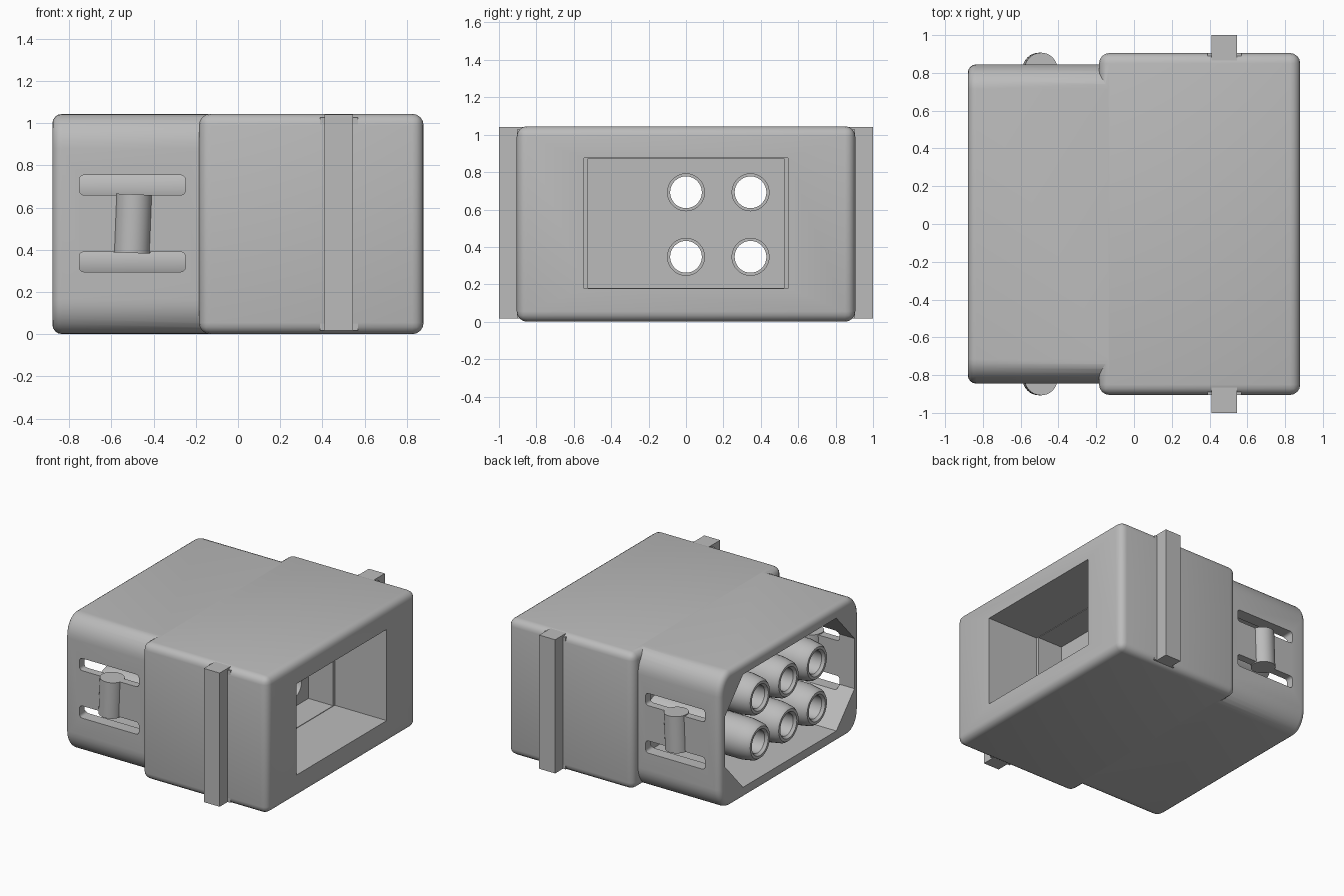
import bpy, bmesh, math
from mathutils import Vector, Matrix

old = bpy.data.objects.get("Cube")
if old:
    bpy.data.objects.remove(old, do_unlink=True)

grey = bpy.data.materials.new("plain_grey")
grey.use_nodes = True
COLOUR = (0.5, 0.5, 0.5, 1)
grey.diffuse_color = COLOUR
grey.node_tree.nodes["Principled BSDF"].inputs["Base Color"].default_value = COLOUR

H = 1.045      # overall height
MID = H / 2


def finish(name, bm):
    bmesh.ops.recalc_face_normals(bm, faces=bm.faces)
    me = bpy.data.meshes.new(name)
    bm.to_mesh(me)
    bm.free()
    me.materials.append(grey)
    ob = bpy.data.objects.new(name, me)
    bpy.context.collection.objects.link(ob)
    return ob


def box(name, lo, hi, bevel=0, segs=4, axis=None):
    """Box between two corners; bevels all edges, or only those along an axis."""
    bm = bmesh.new()
    bmesh.ops.create_cube(bm, size=1)
    lo, hi = Vector(lo), Vector(hi)
    for v in bm.verts:
        v.co = (lo + hi) / 2 + v.co * (hi - lo)
    if bevel:
        edges = [e for e in bm.edges if axis is None or
                 abs((e.verts[0].co - e.verts[1].co)[axis]) > 1e-4]
        bmesh.ops.bevel(bm, geom=edges, offset=bevel, segments=segs,
                        profile=0.5, affect='EDGES')
    return finish(name, bm)


def prism(name, profile, x0, x1, rim=0):
    """Extrude a (y, z) outline along x; optionally round the rim at x0."""
    bm = bmesh.new()
    face = bm.faces.new([bm.verts.new((x0, y, z)) for y, z in profile])
    ext = bmesh.ops.extrude_face_region(bm, geom=[face], use_keep_orig=True)
    for g in ext["geom"]:
        if isinstance(g, bmesh.types.BMVert):
            g.co.x = x1
    bmesh.ops.recalc_face_normals(bm, faces=bm.faces)
    if rim:
        edges = [e for e in bm.edges if all(abs(v.co.x - x0) < 1e-5 for v in e.verts)]
        bmesh.ops.bevel(bm, geom=edges, offset=rim, segments=4,
                        profile=0.5, affect='EDGES')
    return finish(name, bm)


def corner_outline(half, z0, z1, ry, rz, segs):
    """Rectangle outline with elliptical (or, with one segment, cut) corners."""
    pts = []
    for q, (sy, sz) in enumerate([(1, 1), (-1, 1), (-1, -1), (1, -1)]):
        for i in range(segs + 1):
            a = math.pi / 2 * (q + i / segs)
            cz = z1 - rz if sz > 0 else z0 + rz
            pts.append((sy * (half - ry) + ry * math.cos(a), cz + rz * math.sin(a)))
    return pts


def lathe(name, profile, y, z, segs=32):
    """Revolve a closed (x, radius) outline around a line along x."""
    bm = bmesh.new()
    rings = []
    for i in range(segs):
        a = 2 * math.pi * i / segs
        rings.append([bm.verts.new((x, y + r * math.cos(a), z + r * math.sin(a)))
                      for x, r in profile])
    n = len(profile)
    for i in range(segs):
        a, b = rings[i], rings[(i + 1) % segs]
        for j in range(n):
            k = (j + 1) % n
            bm.faces.new((a[j], a[k], b[k], b[j]))
    return finish(name, bm)


def cylinder(name, start, end, radius):
    start, end = Vector(start), Vector(end)
    d = end - start
    bm = bmesh.new()
    bmesh.ops.create_cone(bm, cap_ends=True, segments=32, radius1=radius,
                          radius2=radius, depth=d.length)
    turn = d.to_track_quat('Z', 'Y').to_matrix().to_4x4()
    bm.transform(Matrix.Translation((start + end) / 2) @ turn)
    return finish(name, bm)


def combine(target, tool, op):
    mod = target.modifiers.new(op.lower(), 'BOOLEAN')
    mod.operation, mod.object, mod.solver = op, tool, 'EXACT'
    bpy.context.view_layer.objects.active = target
    bpy.ops.object.modifier_apply(modifier=mod.name)
    bpy.data.objects.remove(tool, do_unlink=True)


def smooth(ob):
    bpy.ops.object.select_all(action='DESELECT')
    ob.select_set(True)
    bpy.context.view_layer.objects.active = ob
    bpy.ops.object.shade_smooth_by_angle(angle=math.radians(32))


# Housing: wide block joined with the narrower rounded socket end
housing = box("housing", (-0.185, -0.905, 0), (0.88, 0.905, H), 0.055)
socket = prism("socket_end", corner_outline(0.845, 0.001, H - 0.001, 0.13, 0.165, 8),
               -0.88, 0.0, rim=0.045)
combine(housing, socket, 'UNION')

# Pocket in the wide end, with a slightly narrower inner part
combine(housing, box("pocket", (0.44, -0.545, 0.177), (1, 0.545, 0.876)), 'DIFFERENCE')
combine(housing, box("inner_pocket", (0.23, -0.525, 0.181), (0.5, 0.525, 0.872)), 'DIFFERENCE')

# Chamfered cavity in the socket end
combine(housing, prism("cavity", corner_outline(0.785, 0.09, H - 0.09, 0.22, 0.24, 1),
                       -1, 0.0), 'DIFFERENCE')

# Latch slots through both side walls
for z in (0.343, 0.707):
    combine(housing, box("slot", (-0.752, -1, z - 0.047), (-0.25, 1, z + 0.047),
                         0.02, 3, axis=1), 'DIFFERENCE')

# Contact holes and hollow contact tubes
tube_outline = [(0.02, 0.15), (-0.76, 0.15), (-0.85, 0.135), (-0.87, 0.12),
                (-0.87, 0.1), (-0.85, 0.085), (-0.55, 0.085), (-0.55, 0.099),
                (0.02, 0.099)]
for row, z in (("lower", 0.347), ("upper", 0.692)):
    for col, y in (("front", -0.345), ("middle", 0), ("back", 0.345)):
        combine(housing, cylinder("hole", (-0.1, y, z), (0.3, y, z), 0.099), 'DIFFERENCE')
        smooth(lathe(f"tube_{row}_{col}", tube_outline, y, z))
smooth(housing)

# Latch bars and side rails on both sides
for side, s in (("front", -1), ("back", 1)):
    smooth(cylinder(f"latch_bar_{side}", (-0.503, s * 0.82, 0.385),
                    (-0.492, s * 0.82, 0.663), 0.087))
    ys = sorted((s * 0.85, s * 1.0))
    box(f"rail_{side}", (0.41, ys[0], 0.017), (0.545, ys[1], H - 0.003))
    ys = sorted((s * 0.86, s * 0.904))
    box(f"rail_base_{side}", (0.388, ys[0], 0.017), (0.568, ys[1], H - 0.017))
